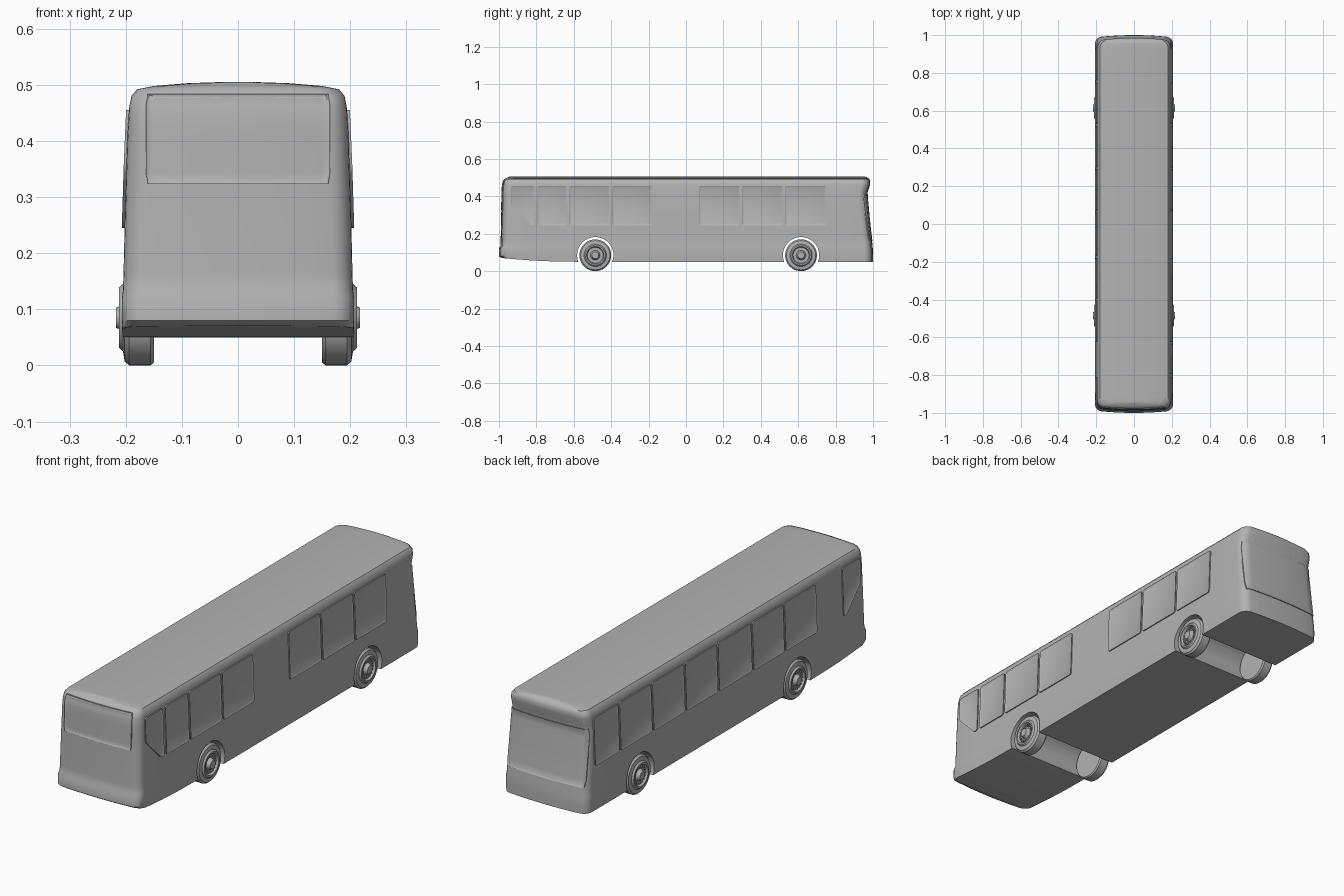
import bpy, bmesh, math
from mathutils import Vector

if "Cube" in bpy.data.objects:
    bpy.data.objects.remove(bpy.data.objects["Cube"])

grey = bpy.data.materials.new("light grey")
grey.diffuse_color = (0.45, 0.45, 0.45, 1)
grey.use_nodes = True
grey.node_tree.nodes["Principled BSDF"].inputs["Base Color"].default_value = grey.diffuse_color

# Body outline by height: z, half width, front y, rear y
LEVELS = [(.05, .206, -.985, 1.0), (.08, .207, -1.0, 1.0), (.12, .207, -1.0, .999),
          (.135, .205, -.992, .997), (.165, .204, -.991, .995), (.25, .202, -.989, .985),
          (.41, .197, -.986, .970), (.425, .196, -.986, .972), (.46, .194, -.984, .984),
          (.48, .190, -.979, .985), (.492, .180, -.972, .980), (.498, .15, -.96, .973),
          (.503, .09, -.95, .965), (.505, .03, -.945, .96)]


def section(z):
    for a, b in zip(LEVELS, LEVELS[1:]):
        if z <= b[0]:
            t = (z - a[0]) / (b[0] - a[0])
            return [p + (q - p) * t for p, q in zip(a[1:], b[1:])]
    return LEVELS[-1][1:]


def end_y(z, x, s):
    """y of the bowed front (s=-1) or rear (s=1) surface, with round corners."""
    w, yf, yr = section(z)
    r = min(.035, w * .5)
    d = max(0, abs(x) - (w - r))
    back = .012 * (x / w) ** 2 + r - math.sqrt(max(0, r * r - d * d))
    return (yr if s > 0 else yf) - s * back


def finish(name, bm, angle=35):
    me = bpy.data.meshes.new(name)
    bm.to_mesh(me)
    bm.free()
    me.materials.append(grey)
    ob = bpy.data.objects.new(name, me)
    bpy.context.collection.objects.link(ob)
    activate(ob)
    bpy.ops.object.shade_smooth_by_angle(angle=math.radians(angle))
    return ob


def activate(ob):
    bpy.ops.object.select_all(action='DESELECT')
    ob.select_set(True)
    bpy.context.view_layer.objects.active = ob


# Body shell: stacked rounded rings
def half_ring(z):
    w = section(z)[0]
    r = min(.035, w * .5)
    xs = [(w - r) * i / 4 for i in range(5)]
    xs += [w - r + r * math.sin(math.pi / 2 * i / 6) for i in range(1, 7)]
    pts = [(x, end_y(z, x, -1)) for x in xs]
    y0, y1 = end_y(z, w, -1), end_y(z, w, 1)
    pts += [(w, y0 + (y1 - y0) * i / 16) for i in range(1, 16)]
    return pts + [(x, end_y(z, x, 1)) for x in reversed(xs)]


bm = bmesh.new()
rings = []
for li, lv in enumerate(LEVELS):
    half = half_ring(lv[0])
    full = half + [(-x, y) for x, y in reversed(half[1:-1])]
    ring = []
    for x, y in full:
        lift = .022 * (max(0, -.6 - y) / .4) ** 2 if li == 0 else 0
        ring.append(bm.verts.new((x, y, lv[0] + lift)))
    rings.append(ring)
n = len(rings[0])
for a, b in zip(rings, rings[1:]):
    for i in range(n):
        j = (i + 1) % n
        bm.faces.new((a[i], a[j], b[j], b[i]))
for ring in (rings[0], rings[-1]):
    for i in range(n // 2):
        quad = [ring[i], ring[i + 1], ring[(n - i - 1) % n], ring[(n - i) % n]]
        bm.faces.new(list(dict.fromkeys(quad)))
bmesh.ops.recalc_face_normals(bm, faces=bm.faces)
body = finish("bus_body", bm)

# Wheel arches cut through the full width
AXLES = (-.485, .615)
for y in AXLES:
    bpy.ops.mesh.primitive_cylinder_add(vertices=48, radius=.097, depth=.6,
                                        location=(0, y, .085), rotation=(0, math.pi / 2, 0))
    cutter = bpy.context.object
    cutter.hide_render = True
    cutter.data.materials.append(grey)
    activate(body)
    mod = body.modifiers.new("arch", 'BOOLEAN')
    mod.operation, mod.solver, mod.object = 'DIFFERENCE', 'EXACT', cutter
    bpy.ops.object.modifier_apply(modifier=mod.name)
    bpy.data.objects.remove(cutter)
activate(body)
bpy.ops.object.shade_smooth_by_angle(angle=math.radians(35))


def plate(name, verts, faces, inward, rim):
    """Thin pane with a raised rim, its edges folded into the body."""
    bm = bmesh.new()
    vs = [bm.verts.new(v) for v in verts]
    outer = [bm.faces.new([vs[i] for i in f]) for f in faces]
    bm.normal_update()
    for f in outer:
        if f.normal.dot(inward) > 0:
            f.normal_flip()
    edges = [e for e in bm.edges if e.is_boundary]
    new = bmesh.ops.extrude_edge_only(bm, edges=edges)['geom']
    bmesh.ops.translate(bm, vec=inward * .008, verts=[g for g in new if isinstance(g, bmesh.types.BMVert)])
    bm.normal_update()
    bmesh.ops.inset_region(bm, faces=outer, thickness=rim, depth=-.003, use_boundary=True)
    finish(name, bm)


# Side windows
def rounded(pts, r=.012):
    out = []
    for i, p in enumerate(pts):
        p = Vector(p)
        a, b = Vector(pts[i - 1]) - p, Vector(pts[(i + 1) % len(pts)]) - p
        a, b = [p + v.normalized() * min(r, v.length * .45) for v in (a, b)]
        for t in (0, .33, .67, 1):
            out.append(a * (1 - t) ** 2 + p * 2 * t * (1 - t) + b * t * t)
    return out


def side_window(name, pts, s):
    verts = [(s * (section(z)[0] + .005), y, z) for y, z in rounded(pts)]
    plate(name, verts, [range(len(verts))], Vector((-s, 0, 0)), .006)


SPANS = {1: [(-.795, -.635), (-.625, -.405), (-.395, -.18), (.07, .29), (.30, .52), (.53, .75)],
         -1: [(-.625, -.405), (-.395, -.18), (-.17, .06), (.07, .29), (.30, .52), (.53, .75), (.76, .93)]}
for s, side in ((1, "right"), (-1, "left")):
    for k, (a, b) in enumerate(SPANS[s]):
        side_window(f"{side}_window_{k + 1}", [(a, .245), (b, .245), (b, .455), (a, .455)], s)
    side_window(f"{side}_quarter_window",
                [(-.935, .455), (-.81, .455), (-.81, .245), (-.832, .245), (-.935, .35)], s)


# Front and rear windows follow the bowed ends
def end_window(name, hw, z0, z1, s):
    nx, nz = 24, 8
    verts = []
    for j in range(nz + 1):
        for i in range(nx + 1):
            z = z0 + (z1 - z0) * j / nz
            # pull in the corners a little
            x = hw * (2 * i / nx - 1) * (.98 if j in (0, nz) else 1)
            verts.append((x, end_y(z, x, s) + s * .004, z))
    faces = [(a, a + 1, a + nx + 2, a + nx + 1)
             for j in range(nz) for a in range(j * (nx + 1), j * (nx + 1) + nx)]
    plate(name, verts, faces, Vector((0, -s, 0)), .005)


end_window("front_window", .164, .323, .484, -1)
end_window("rear_window", .192, .165, .413, 1)

# Wheels: lathed tyre, rim and hub, with a ring of studs
PROFILE = [(.15, .0), (.15, .08), (.156, .085), (.194, .085), (.202, .078), (.205, .06),
           (.212, .054), (.212, .047), (.201, .042), (.201, .026), (.208, .022),
           (.217, .018), (.217, .0)]


def wheel(name, y, s):
    bm = bmesh.new()
    vs = [bm.verts.new((s * x, 0, r)) for x, r in PROFILE]
    edges = [bm.edges.new(p) for p in zip(vs, vs[1:])]
    bmesh.ops.spin(bm, geom=vs + edges, cent=(0, 0, 0), axis=(1, 0, 0),
                   angle=math.tau, steps=40)
    bmesh.ops.remove_doubles(bm, verts=bm.verts, dist=1e-5)
    bmesh.ops.recalc_face_normals(bm, faces=bm.faces)
    for k in range(16):
        a = math.tau * k / 16
        stud = bmesh.ops.create_cube(bm, size=.007)['verts']
        bmesh.ops.translate(bm, verts=stud,
                            vec=(s * .203, .036 * math.cos(a), .036 * math.sin(a)))
    bmesh.ops.translate(bm, verts=bm.verts, vec=(0, y, .085))
    finish(name, bm, 30)


for y, end in zip(AXLES, ("front", "rear")):
    for s, side in ((1, "right"), (-1, "left")):
        wheel(f"{end}_{side}_wheel", y, s)
